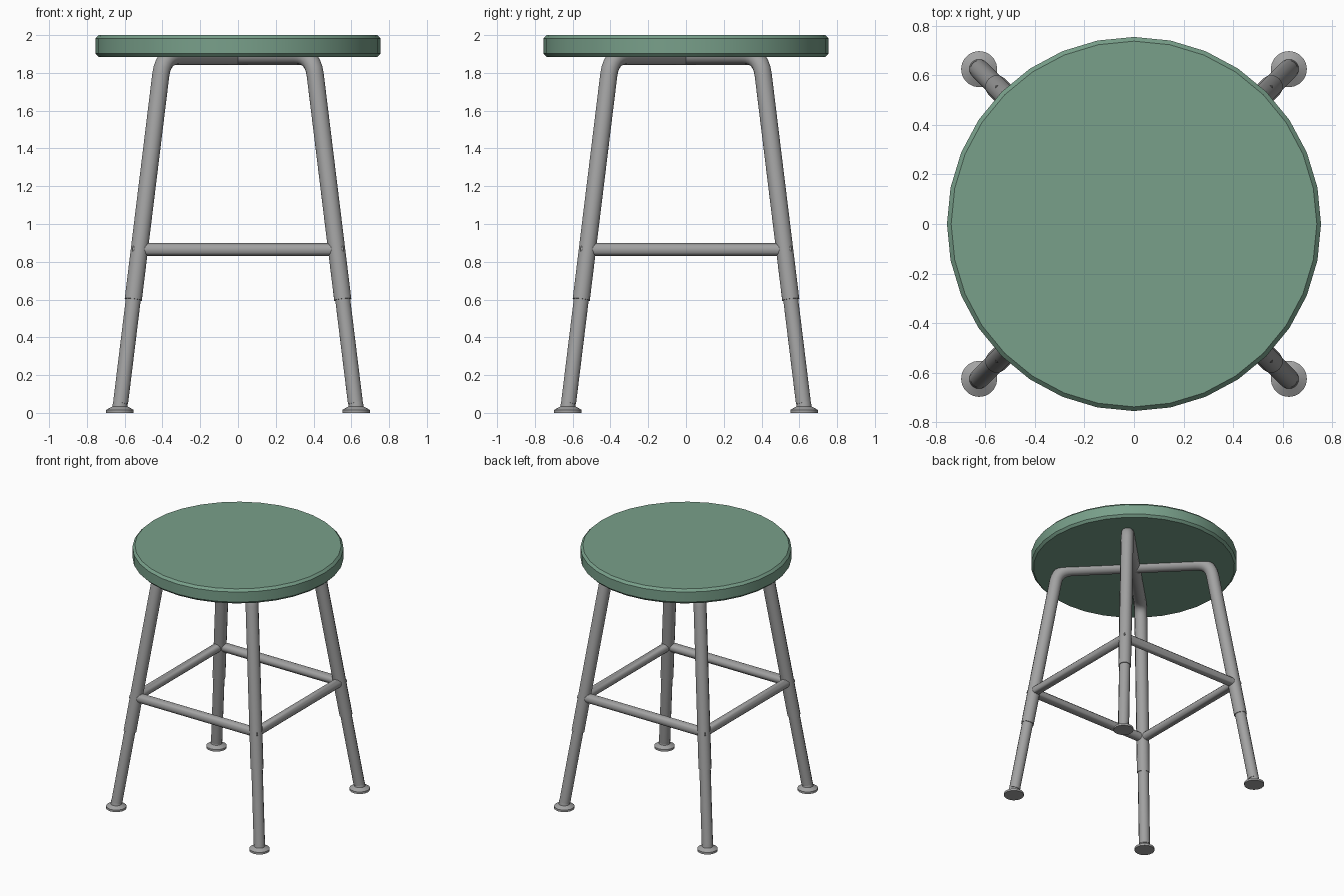
import bpy, bmesh, math
from mathutils import Vector

if "Cube" in bpy.data.objects:
    bpy.data.objects.remove(bpy.data.objects["Cube"])


def material(name, rgb):
    m = bpy.data.materials.new(name)
    m.diffuse_color = (*rgb, 1)
    m.use_nodes = True
    m.node_tree.nodes["Principled BSDF"].inputs["Base Color"].default_value = m.diffuse_color
    return m


green = material("green seat", (0.19, 0.35, 0.255))
grey = material("grey metal", (0.36, 0.36, 0.36))


def finish(bm, name, mat):
    bmesh.ops.recalc_face_normals(bm, faces=bm.faces)
    me = bpy.data.meshes.new(name)
    bm.to_mesh(me)
    bm.free()
    ob = bpy.data.objects.new(name, me)
    bpy.context.collection.objects.link(ob)
    me.materials.append(mat)
    bpy.ops.object.select_all(action='DESELECT')
    ob.select_set(True)
    bpy.context.view_layer.objects.active = ob
    bpy.ops.object.shade_smooth_by_angle(angle=math.radians(35))
    return ob


def skin(bm, rings, closed=False):
    n = len(rings[0])
    pairs = list(zip(rings, rings[1:])) + ([(rings[-1], rings[0])] if closed else [])
    for a, b in pairs:
        for i in range(n):
            j = (i + 1) % n
            bm.faces.new((a[i], a[j], b[j], b[i]))
    if not closed:
        bm.faces.new(rings[0])
        bm.faces.new(rings[-1])


def lathe(name, profile, mat, sides, centre=(0, 0)):
    bm = bmesh.new()
    rings = [[bm.verts.new((centre[0] + r * math.cos(i * math.tau / sides),
                            centre[1] + r * math.sin(i * math.tau / sides), z))
              for i in range(sides)] for r, z in profile]
    skin(bm, rings)
    return finish(bm, name, mat)


def tube(name, path, radius, normal, mat, sides=12, closed=False):
    """Sweep a circle along a path lying in the plane with the given normal."""
    bm = bmesh.new()
    pts, nrm, rings, n = [Vector(p) for p in path], Vector(normal).normalized(), [], len(path)
    for k, p in enumerate(pts):
        t0 = (p - pts[k - 1]).normalized() if closed or k > 0 else None
        t1 = (pts[(k + 1) % n] - p).normalized() if closed or k < n - 1 else None
        t0, t1 = t0 or t1, t1 or t0
        t = (t0 + t1).normalized()
        side = nrm.cross(t) / t.dot(t0)
        rings.append([bm.verts.new(p + radius * (math.cos(a) * nrm + math.sin(a) * side))
                      for a in [i * math.tau / sides for i in range(sides)]])
    skin(bm, rings, closed)
    return finish(bm, name, mat)


def leg_x(z):
    return 0.628 - 0.1225 * z


# round seat with small chamfers
lathe("seat", [(0.738, 1.885), (0.755, 1.903), (0.755, 1.982), (0.738, 2.0)], green, 32)

# half profile of a bent leg frame: straight leg, rounded bend, bar under the seat
top = 1.89
corner = Vector((leg_x(top), top))
start = Vector((leg_x(top - 0.1), top - 0.1))
end = Vector((corner.x - 0.075, top))
half = [(leg_x(0.6), 0.6)]
for i in range(7):
    t = i / 6
    p = start * (1 - t) ** 2 + corner * 2 * t * (1 - t) + end * t * t
    half.append((p.x, p.y))

# two crossing diagonal frames
for s, name in ((1, "leg_frame_a"), (-1, "leg_frame_b")):
    path = [(x, s * x, z) for x, z in half] + [(-x, -s * x, z) for x, z in reversed(half)]
    tube(name, path, 0.047, (1, -s, 0), grey)

# narrower lower legs and feet
for sx in (-1, 1):
    for sy in (-1, 1):
        tag = ("front" if sy < 0 else "back") + ("_left" if sx < 0 else "_right")
        tube("lower_leg_" + tag, [(sx * leg_x(z), sy * leg_x(z), z) for z in (0.05, 0.65)],
             0.041, (1, -sx * sy, 0), grey)
        lathe("foot_" + tag, [(0.073, 0), (0.073, 0.016), (0.04, 0.034), (0.036, 0.06)],
              grey, 20, (sx * 0.625, sy * 0.625))

# square ring of foot rests
r = 0.525
tube("foot_rest_ring", [(-r, -r, 0.865), (r, -r, 0.865), (r, r, 0.865), (-r, r, 0.865)],
     0.035, (0, 0, 1), grey, closed=True)
